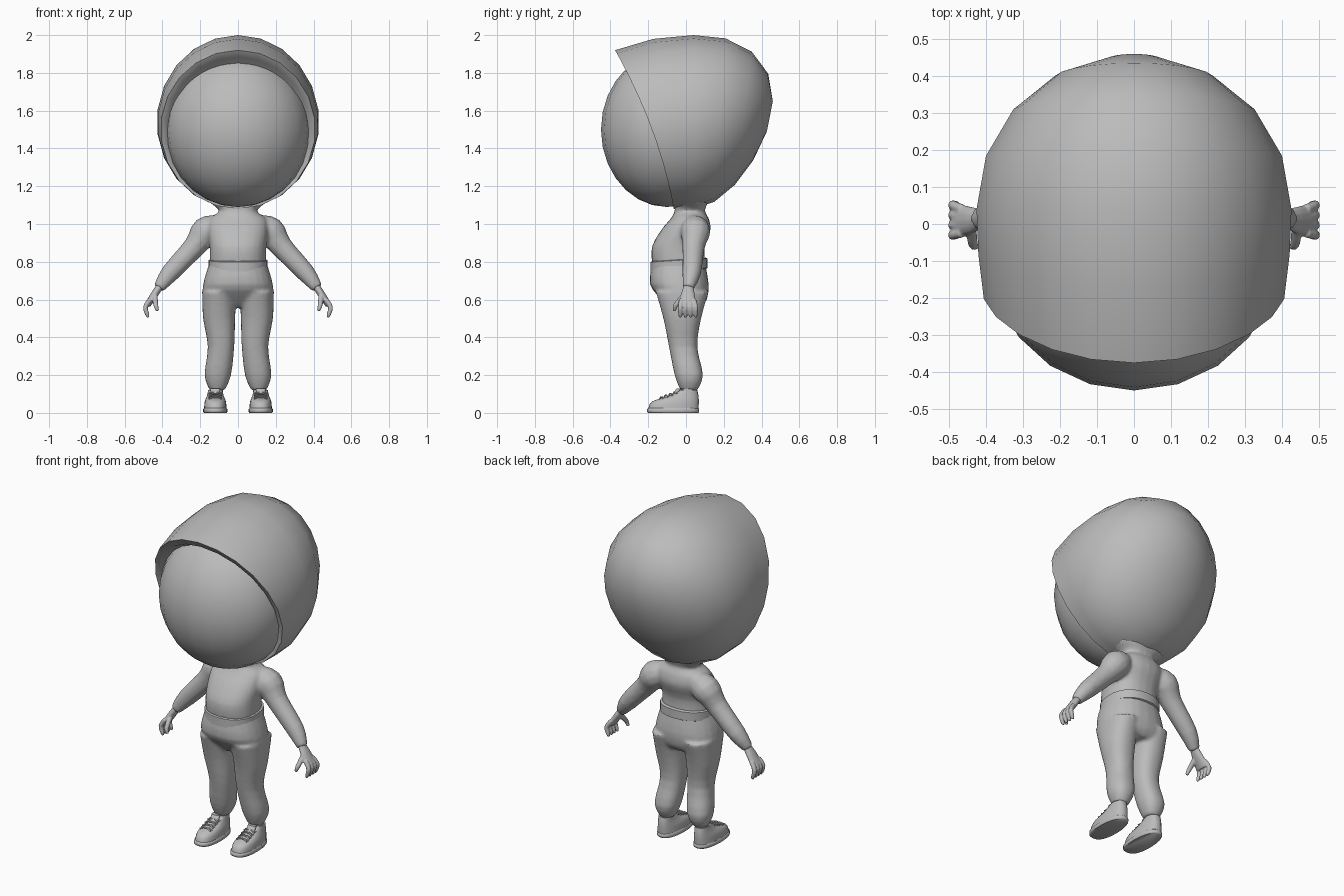
import bpy, bmesh
from math import sin, cos, pi, radians, copysign
from mathutils import Vector

if "Cube" in bpy.data.objects:
    bpy.data.objects.remove(bpy.data.objects["Cube"])

shade = (.5, .5, .5, 1)
grey = bpy.data.materials.new("plain grey")
grey.use_nodes = True
grey.diffuse_color = shade
grey.node_tree.nodes["Principled BSDF"].inputs["Base Color"].default_value = shade


def circle(count):
    """Cosine and sine pairs around a full turn."""
    return [(cos(2 * pi * i / count), sin(2 * pi * i / count)) for i in range(count)]


def rounded(value, power):
    return copysign(abs(value) ** (2 / power), value)


def ease(rows, steps=3):
    """Pass a smooth curve through a few key rows of numbers."""
    keys = [Vector(row) for row in rows]
    result = []
    for i in range(len(keys) - 1):
        before, start, end, after = (keys[max(i - 1, 0)], keys[i], keys[i + 1],
                                     keys[min(i + 2, len(keys) - 1)])
        for step in range(steps):
            t = step / steps
            bend = (end - before) * t * (1 - t) ** 2 - (after - start) * t * t * (1 - t)
            result.append(start.lerp(end, t * t * (3 - 2 * t)) + bend / 2)
    return result + [keys[-1]]


def loft(bm, rings):
    """Skin a list of point rings and close both ends."""
    rows = [[bm.verts.new(point) for point in ring] for ring in rings]
    count = len(rows[0])
    for low, high in zip(rows, rows[1:]):
        for i in range(count):
            j = (i + 1) % count
            bm.faces.new((low[i], low[j], high[j], high[i]))
    bm.faces.new(rows[0])
    bm.faces.new(rows[-1])


def level(row, power=2.3):
    """Horizontal rounded ring from height, centre x, half width, front y and back y."""
    z, middle, width, front, back = row
    return [Vector((middle + width * rounded(c, power),
                    (front + back) / 2 + (back - front) / 2 * rounded(s, power), z))
            for c, s in circle(24)]


def tube(rows, spread=0):
    """Rings along x, y, z, radius rows; spread widens the far end along y."""
    rings = []
    for i, (x, y, z, radius) in enumerate(rows):
        ahead = Vector(rows[min(i + 1, len(rows) - 1)][:3])
        along = ahead - Vector(rows[max(i - 1, 0)][:3])
        side = Vector((along.z, 0, -along.x)).normalized()
        across = along.cross(side).normalized()
        flat = 1 + spread * i / (len(rows) - 1)
        rings.append([Vector((x, y, z)) + radius * (side * c + across * s * flat)
                      for c, s in circle(12)])
    return rings


def finish(name, bm, mirror=False, voxel=0, angle=50):
    """Turn a bmesh into a shaded object, mirrored and fused if asked."""
    bmesh.ops.recalc_face_normals(bm, faces=bm.faces)
    mesh = bpy.data.meshes.new(name)
    bm.to_mesh(mesh)
    bm.free()
    mesh.materials.append(grey)
    part = bpy.data.objects.new(name, mesh)
    bpy.context.collection.objects.link(part)
    bpy.ops.object.select_all(action='DESELECT')
    part.select_set(True)
    bpy.context.view_layer.objects.active = part
    bpy.ops.object.shade_smooth_by_angle(angle=radians(angle))
    if mirror:
        part.modifiers.new("mirror", 'MIRROR').use_mirror_merge = False
    if voxel:
        fuse = part.modifiers.new("fuse", 'REMESH')
        fuse.mode = 'VOXEL'
        fuse.voxel_size = voxel
        fuse.use_smooth_shade = True
        part.modifiers.new("soften", 'SMOOTH').iterations = 5


def both_sides(bm, rings):
    """Loft the rings on the left and on the right."""
    for side in (1, -1):
        loft(bm, [[(side * x, y, z) for x, y, z in ring] for ring in rings])


# Head ball
bm = bmesh.new()
bmesh.ops.create_uvsphere(bm, u_segments=20, v_segments=14, radius=1)
bmesh.ops.scale(bm, vec=(.385, .35, .41), verts=bm.verts)
bmesh.ops.translate(bm, vec=(0, -.1, 1.5), verts=bm.verts)
finish("head", bm, angle=80)


# Hood: tilted rings from the turned-in rim to a rounded back
def hood_ring(y, z, height, width, tilt, bow=0):
    return [(width * s, y + height * tilt * c + bow * s * s, z + height * c)
            for c, s in circle(22)]


rings = [hood_ring(-.14, 1.49, .36, .35, -.36, .04), hood_ring(-.21, 1.49, .395, .38, -.36, .04)]
for u in (1, .5):
    rings.append(hood_ring(.04 - .26 * u, 1.54 - .04 * u * u, .46 - .04 * u * u,
                           .43 - .02 * u * u, -.37 * u, .04 * u))
for degrees in range(0, 90, 20):
    s, c = sin(radians(degrees)), cos(radians(degrees))
    rings.append(hood_ring(.04 + .41 * s, 1.54 + .03 * s, .46 * c, .43 * c, .2 * s))
bm = bmesh.new()
loft(bm, rings)
finish("hood", bm, angle=65)

# Shirt: torso with flared collar, and both sleeves
bm = bmesh.new()
torso = [(.79, 0, .15, -.18, .1), (.88, 0, .15, -.18, .1), (.97, 0, .16, -.13, .13),
         (1.03, 0, .15, -.08, .12), (1.07, 0, .1, -.06, .1), (1.12, 0, .16, -.06, .12)]
loft(bm, [level(row) for row in ease(torso)])
sleeve = [(.1, .04, .99, .06), (.17, .05, .96, .08), (.23, .04, .88, .06),
          (.36, .03, .74, .05), (.42, .01, .66, .03)]
both_sides(bm, tube(ease(sleeve)))
finish("shirt", bm, voxel=.01)

# Shirt hem band, rising slightly to the back
bm = bmesh.new()
rings = []
for z, inset in ((.755, .01), (.76, 0), (.81, 0), (.815, .01)):
    ring = level((z, 0, .157 - inset, inset - .188, .115 - inset))
    rings.append([(x, y, height + y / 16) for x, y, height in ring])
loft(bm, rings)
finish("shirt_hem", bm)

# Trousers: hips and both legs
bm = bmesh.new()
hips = [(.8, 0, .15, -.18, .1), (.68, 0, .185, -.19, .12), (.6, 0, .18, -.13, .11),
        (.56, 0, .12, -.09, .08)]
loft(bm, [level(row) for row in ease(hips)])
leg = [(.64, .1, .09, -.16, .12), (.5, .1, .085, -.12, .08), (.35, .09, .07, -.09, .06),
       (.2, .107, .07, -.06, .09), (.12, .11, .04, -.03, .06)]
both_sides(bm, [level(row) for row in ease(leg)])
finish("trousers", bm, voxel=.01)

# Hands: palm, four curled fingers and a thumb
bm = bmesh.new()
loft(bm, tube([(.4, .015, .69, .02), (.44, .01, .63, .02), (.48, .01, .57, .017)], spread=1.7))
for finger in range(4):
    y = -.03 + .027 * finger
    loft(bm, tube(ease([(.465, .8 * y, .6, .013), (.49, y, .56, .013),
                        (.48, y, .52, .011), (.475, y, .505, .006)])))
loft(bm, tube(ease([(.44, -.01, .62, .015), (.435, -.055, .57, .013), (.425, -.06, .54, .008)])))
finish("hand", bm, mirror=True, voxel=.004)

# Ankles
bm = bmesh.new()
loft(bm, [level((z, .116, .036, -.025, .048)) for z in (.08, .15)])
finish("ankle", bm, mirror=True)

# Shoes: the outline narrows towards the heel
sole = [(0, .12, .06, -.2, .065), (.005, .12, .064, -.206, .07),
        (.02, .12, .064, -.206, .07), (.025, .12, .06, -.2, .065)]
upper = [(.02, .12, .06, -.2, .066), (.06, .12, .056, -.18, .068),
         (.09, .12, .046, -.09, .066), (.12, .12, .04, -.035, .06)]
for name, rows in (("shoe_sole", sole), ("shoe_upper", ease(upper))):
    bm = bmesh.new()
    rings = [level(row, power=2.5) for row in rows]
    for point in (point for ring in rings for point in ring):
        point.x -= (point.x - .12) * .9 * max(0, point.y + .05)
    loft(bm, rings)
    finish(name, bm, mirror=True)

# Shoe tongue and crossing laces
bm = bmesh.new()
loft(bm, [level((z, .12, .026, y, y + .03)) for z, y in ((.07, -.14), (.1, -.07), (.13, -.05))])
for lace in range(4):
    y, z = -.13 + .024 * lace, .08 + .009 * lace
    for slant in (.25, -.25):
        loft(bm, tube([(.12 + x, y + slant * x, z + .005 - 8 * x * x, .004)
                       for x in (-.035, -.015, .015, .035)]))
finish("shoe_laces", bm, mirror=True)
